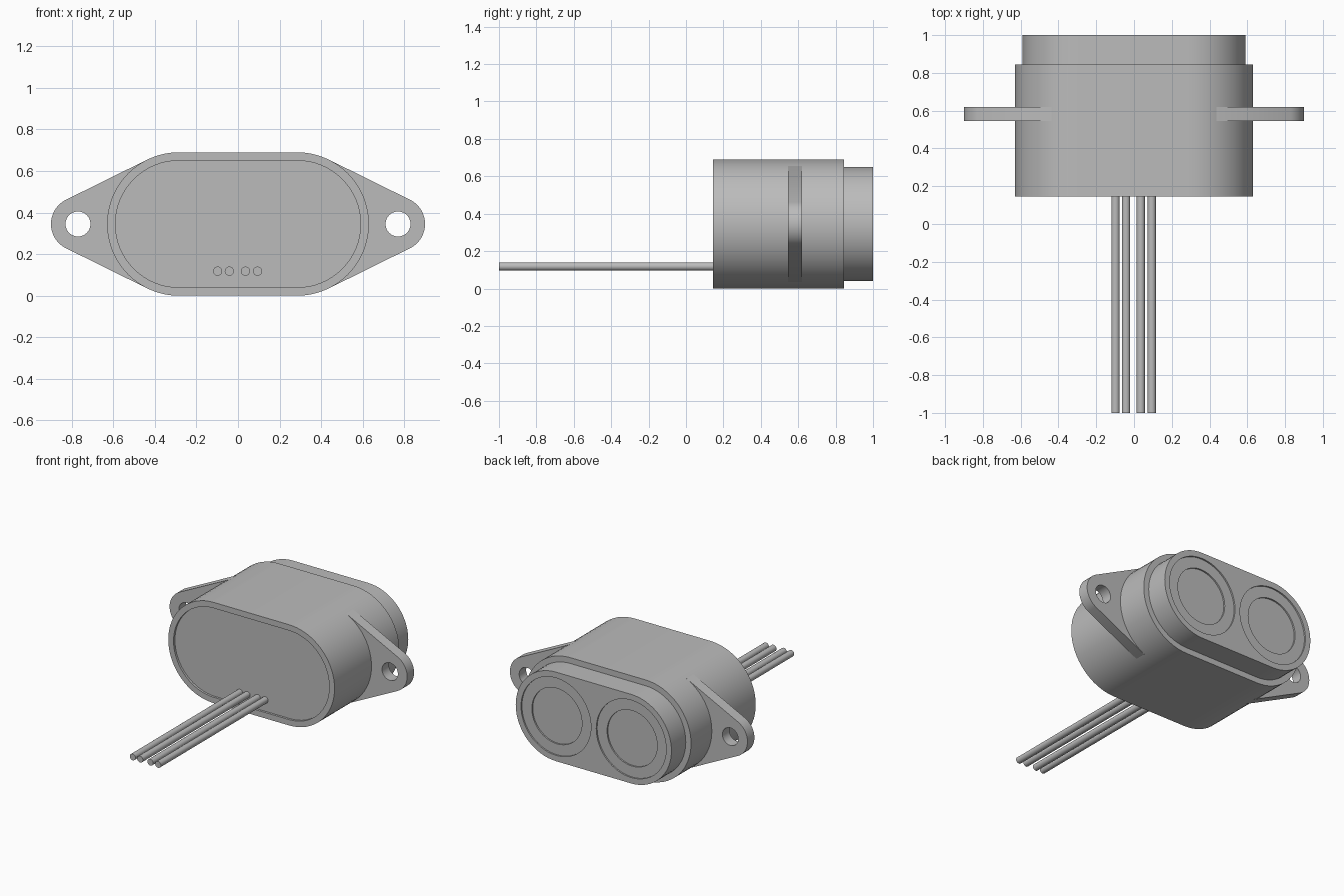
import bpy
from math import sin, cos, pi, acos

if "Cube" in bpy.data.objects:
    bpy.data.objects.remove(bpy.data.objects["Cube"], do_unlink=True)

grey = bpy.data.materials.new("plain grey")
grey.use_nodes = True
grey.diffuse_color = (0.5, 0.5, 0.5, 1)
grey.node_tree.nodes["Principled BSDF"].inputs["Base Color"].default_value = (0.5, 0.5, 0.5, 1)

MID_Z = 0.345      # height of the centre line
HALF = 0.285       # centre of each rounded end
BODY_R, CORE_R = 0.345, 0.305
EAR_X, EAR_R = 0.77, 0.13


def arc(cx, r, a0, a1, n=32):
    return [(cx + r * cos(a0 + (a1 - a0) * i / n),
             MID_Z + r * sin(a0 + (a1 - a0) * i / n)) for i in range(n + 1)]


def circle(cx, r):
    return arc(cx, r, 0, 2 * pi, 64)[:-1]


def stadium(r):
    return arc(HALF, r, -pi / 2, pi / 2) + arc(-HALF, r, pi / 2, 3 * pi / 2)


def extrude(name, loops, y0, y1):
    """Fill the outlines (inner ones are holes) and extrude from y0 to y1."""
    curve = bpy.data.curves.new(name, 'CURVE')
    curve.dimensions = '2D'
    curve.fill_mode = 'BOTH'
    curve.extrude = (y1 - y0) / 2
    for loop in loops:
        spline = curve.splines.new('POLY')
        spline.points.add(len(loop) - 1)
        for p, (x, z) in zip(spline.points, loop):
            p.co = (x, z, 0, 1)
        spline.use_cyclic_u = True
    curve.materials.append(grey)
    obj = bpy.data.objects.new(name, curve)
    bpy.context.collection.objects.link(obj)
    obj.location.y = (y0 + y1) / 2
    obj.rotation_euler.x = pi / 2
    finish(obj)
    return obj


def finish(obj):
    bpy.ops.object.select_all(action='DESELECT')
    obj.select_set(True)
    bpy.context.view_layer.objects.active = obj
    if obj.type == 'CURVE':
        bpy.ops.object.convert(target='MESH')
    bpy.ops.object.shade_smooth_by_angle(angle=pi / 6)


# Outer housing and the core that shows at both ends
extrude("housing_shell", [stadium(BODY_R), stadium(CORE_R)], 0.145, 0.845)
extrude("core", [stadium(CORE_R)], 0.16, 0.98)

# Rear face with two round openings, each holding a stepped sensor
extrude("rear_face", [stadium(CORE_R), circle(-HALF, 0.265), circle(HALF, 0.265)], 0.98, 1.0)
for side, x in (("left", HALF), ("right", -HALF)):
    extrude(side + "_sensor_ring", [circle(x, 0.265), circle(x, 0.19)], 0.975, 0.99)

# Mounting flange: tapered ears tangent to the housing, with bolt holes
tangent = acos((BODY_R - EAR_R) / (EAR_X - HALF))
half_outline = (arc(HALF, BODY_R, -tangent, -tangent, 1)[:1]
                + arc(EAR_X, EAR_R, -tangent, tangent)
                + arc(HALF, BODY_R, tangent, tangent, 1)[:1])
outline = half_outline + [(-x, z) for x, z in reversed(half_outline)]
extrude("mounting_flange", [outline, circle(EAR_X, 0.06), circle(-EAR_X, 0.06)], 0.545, 0.62)

# Four lead wires leaving the front
for i, x in enumerate((-0.098, -0.042, 0.036, 0.094)):
    bpy.ops.mesh.primitive_cylinder_add(vertices=24, radius=0.022, depth=1.18,
                                        location=(x, -0.41, 0.118), rotation=(pi / 2, 0, 0))
    wire = bpy.context.object
    wire.name = "wire_%d" % (i + 1)
    wire.data.materials.append(grey)
    finish(wire)
